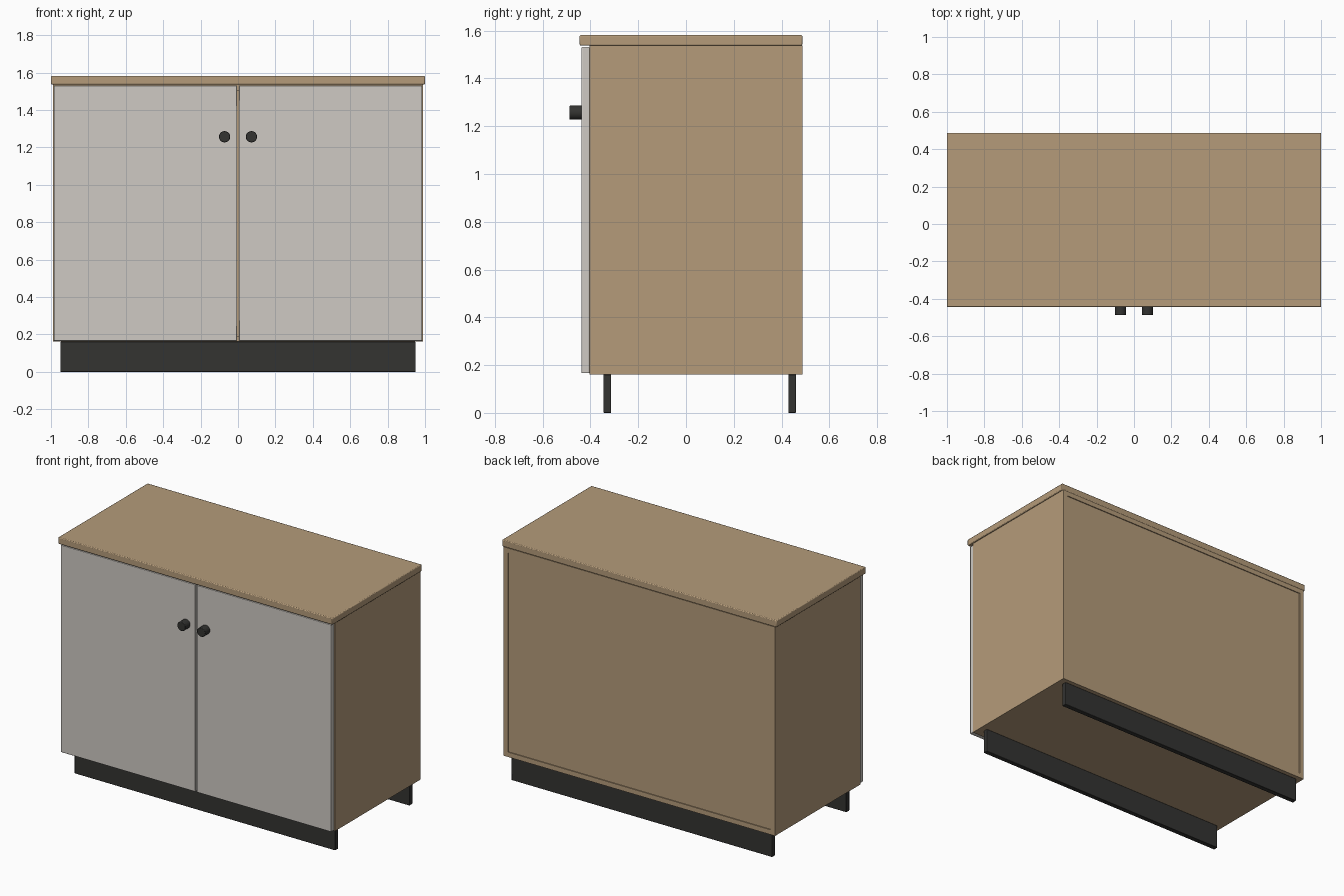
import bpy
import math

if "Cube" in bpy.data.objects:
    bpy.data.objects.remove(bpy.data.objects["Cube"])


def material(name, rgb):
    m = bpy.data.materials.new(name)
    m.diffuse_color = (*rgb, 1)
    m.use_nodes = True
    m.node_tree.nodes["Principled BSDF"].inputs["Base Color"].default_value = m.diffuse_color
    return m


wood = material("wood", (0.46, 0.33, 0.195))
paint = material("door_paint", (0.62, 0.59, 0.55))
black = material("black", (0.033, 0.033, 0.031))


def finish(ob, name, mat, bevel):
    ob.name = name
    ob.data.materials.append(mat)
    if bevel:
        b = ob.modifiers.new("soft_edge", 'BEVEL')
        b.width = bevel
        b.segments = 2
    bpy.ops.object.shade_smooth_by_angle(angle=math.radians(30))
    return ob


def box(name, x, y, z, mat, bevel=0.0):
    """Box from (min, max) ranges on each axis."""
    bpy.ops.mesh.primitive_cube_add(size=1, location=[sum(r) / 2 for r in (x, y, z)])
    ob = bpy.context.object
    ob.scale = [r[1] - r[0] for r in (x, y, z)]
    bpy.ops.object.transform_apply(location=False, rotation=False, scale=True)
    return finish(ob, name, mat, bevel)


FRONT, BACK = -0.403, 0.487
LOW, HIGH, T = 0.161, 1.537, 0.032
W = 0.99

# Carcass panels, with the back panel set slightly into the frame
box("bottom_panel", (-W + T, W - T), (FRONT, BACK), (LOW, LOW + T), wood)
box("top_rail_panel", (-W + T, W - T), (FRONT, BACK), (HIGH - T, HIGH), wood)
box("back_panel", (-W + T, W - T), (BACK - 0.025, BACK - 0.006),
    (LOW + T, HIGH - T), wood)

# Worktop
box("worktop", (-1, 1), (-0.445, BACK), (HIGH, 1.581), wood, 0.005)

# Plinth boards, front and back
for label, y in (("front", -0.329), ("back", 0.444)):
    box(label + "_plinth", (-0.95, 0.95), (y - 0.016, y + 0.016), (0, LOW), black, 0.003)

# Sides, doors and knobs, one of each per side
for label, s in (("left", -1), ("right", 1)):
    box(label + "_side", sorted((s * (W - T), s * W)), (FRONT, BACK), (LOW, HIGH), wood)
    box(label + "_door", sorted((s * 0.005, s * 0.985)), (-0.437, FRONT - 0.001),
        (0.166, 1.531), paint, 0.003)
    bpy.ops.mesh.primitive_cylinder_add(
        vertices=32, radius=0.03, depth=0.052,
        location=(s * 0.072, -0.461, 1.257), rotation=(math.pi / 2, 0, 0))
    knob = finish(bpy.context.object, label + "_knob", black, 0.003)
    knob.modifiers["soft_edge"].limit_method = 'ANGLE'
